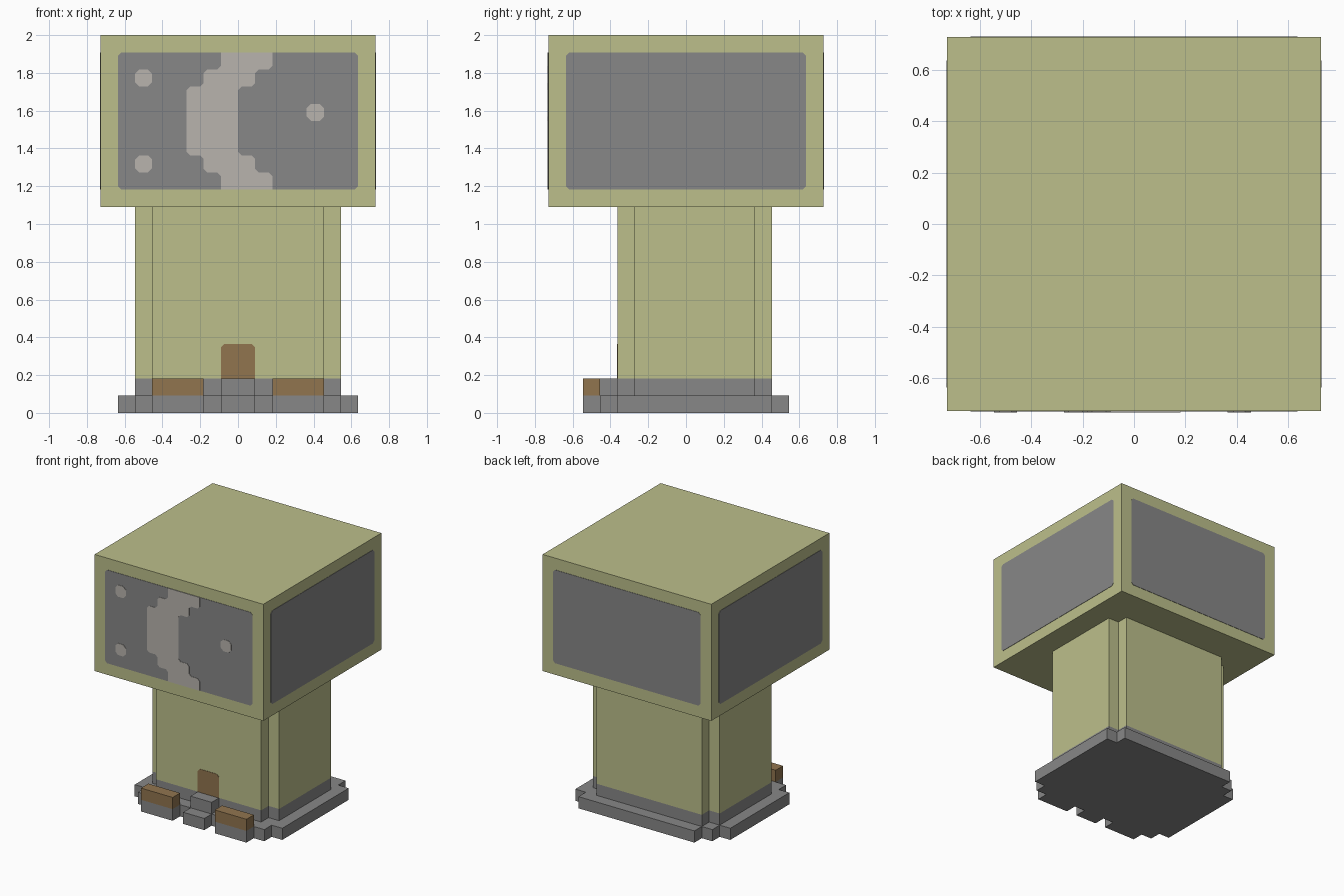
import bpy, bmesh
from math import radians
from mathutils import Matrix, Vector

cube = bpy.data.objects.get("Cube")
if cube:
    bpy.data.objects.remove(cube, do_unlink=True)

U = 1 / 11  # one block


def material(name, r, g, b):
    m = bpy.data.materials.new(name)
    m.use_nodes = True
    m.diffuse_color = (r, g, b, 1)
    bsdf = next(n for n in m.node_tree.nodes if n.type == 'BSDF_PRINCIPLED')
    bsdf.inputs["Base Color"].default_value = (r, g, b, 1)
    bsdf.inputs["Roughness"].default_value = 0.9
    return m


OLIVE = material("olive", 0.503, 0.521, 0.258)
GREY = material("stone grey", 0.242, 0.242, 0.242)
PALE = material("pale grey", 0.479, 0.456, 0.423)
BROWN = material("brown", 0.283, 0.178, 0.078)


def prism(name, outline, levels, mats, matrix=Matrix()):
    """Extrude a counter-clockwise outline through levels, one material per storey."""
    bm = bmesh.new()
    rings = [[bm.verts.new(Vector((x, y, z)) * U) for x, y in outline] for z in levels]
    bm.faces.new(rings[0][::-1])
    bm.faces.new(rings[-1]).material_index = len(mats) - 1
    n = len(outline)
    for k in range(len(mats)):
        for i in range(n):
            j = (i + 1) % n
            f = bm.faces.new((rings[k][i], rings[k][j], rings[k + 1][j], rings[k + 1][i]))
            f.material_index = k
    bm.transform(matrix)
    mesh = bpy.data.meshes.new(name)
    bm.to_mesh(mesh)
    bm.free()
    for m in mats:
        mesh.materials.append(m)
    obj = bpy.data.objects.new(name, mesh)
    bpy.context.collection.objects.link(obj)
    return obj


def rect(x0, y0, x1, y1):
    return [(x0, y0), (x1, y0), (x1, y1), (x0, y1)]


def clipped(outline, cut=0.2, keep=()):
    """Clip the corners of an outline, leaving corners at the kept heights square."""
    pts = [Vector(p) for p in outline]
    out = []
    for i, p in enumerate(pts):
        if p.y in keep:
            out.append(p)
            continue
        for q in (pts[i - 1], pts[(i + 1) % len(pts)]):
            out.append(p + (q - p).normalized() * cut)
    return out


def plate(name, outline, mat, depth, thick, turn=0):
    """Thin upright plate on the front, turned about z by quarter turns."""
    m = Matrix.Rotation(radians(90 * turn), 4, 'Z') @ Matrix.Rotation(radians(90), 4, 'X')
    return prism(name, outline, [depth, depth + thick], [mat], m)


# Stepped base slab
prism("base", [
    (-7, -4), (-6, -4), (-6, -5), (-5, -5), (-5, -6), (-2, -6), (-2, -5), (-1, -5),
    (-1, -6), (1, -6), (1, -5), (2, -5), (2, -6), (5, -6), (5, -5), (6, -5), (6, -4),
    (7, -4), (7, 5), (6, 5), (6, 6), (-5, 6), (-5, 5), (-6, 5), (-6, 4), (-7, 4),
], [0, 1], [GREY])

# Door step and the two boxes beside it
prism("door_step", rect(-1, -5, 1, -4), [1, 2], [GREY])
prism("right_box", rect(-5, -6, -2, -5), [1, 2], [BROWN])
prism("left_box", rect(2, -6, 5, -5), [1, 2], [BROWN])

# Column with notched corners and a grey skirting
prism("column", [
    (-6, -3), (-5, -3), (-5, -4), (5, -4), (5, -3), (6, -3),
    (6, 4), (5, 4), (5, 5), (-5, 5), (-5, 4), (-6, 4),
], [1, 2, 12], [GREY, OLIVE])
plate("door", clipped(rect(-1, 2, 1, 4), keep=(2,)), BROWN, 4, 0.03)

# Head with a panel on each side
prism("head", rect(-8, -8, 8, 8), [12, 22], [OLIVE])
for turn, side in enumerate(("front", "left", "back", "right")):
    plate(side + "_panel", clipped(rect(-7, 13, 7, 21)), GREY, 8, 0.03, turn)

# Crescent and stars painted on the front panel
crescent = [
    (-1, 13), (2, 13), (2, 14), (1, 14), (1, 15), (0, 15), (0, 19), (1, 19), (1, 20),
    (2, 20), (2, 21), (-1, 21), (-1, 20), (-2, 20), (-2, 19), (-3, 19), (-3, 15),
    (-2, 15), (-2, 14), (-1, 14),
]
plate("crescent", clipped(crescent, keep=(13, 21)), PALE, 8, 0.06)
for i, (x, z) in enumerate(((-6, 19), (-6, 14), (4, 17))):
    plate("star_%d" % (i + 1), clipped(rect(x, z, x + 1, z + 1), 0.25), PALE, 8, 0.06)
